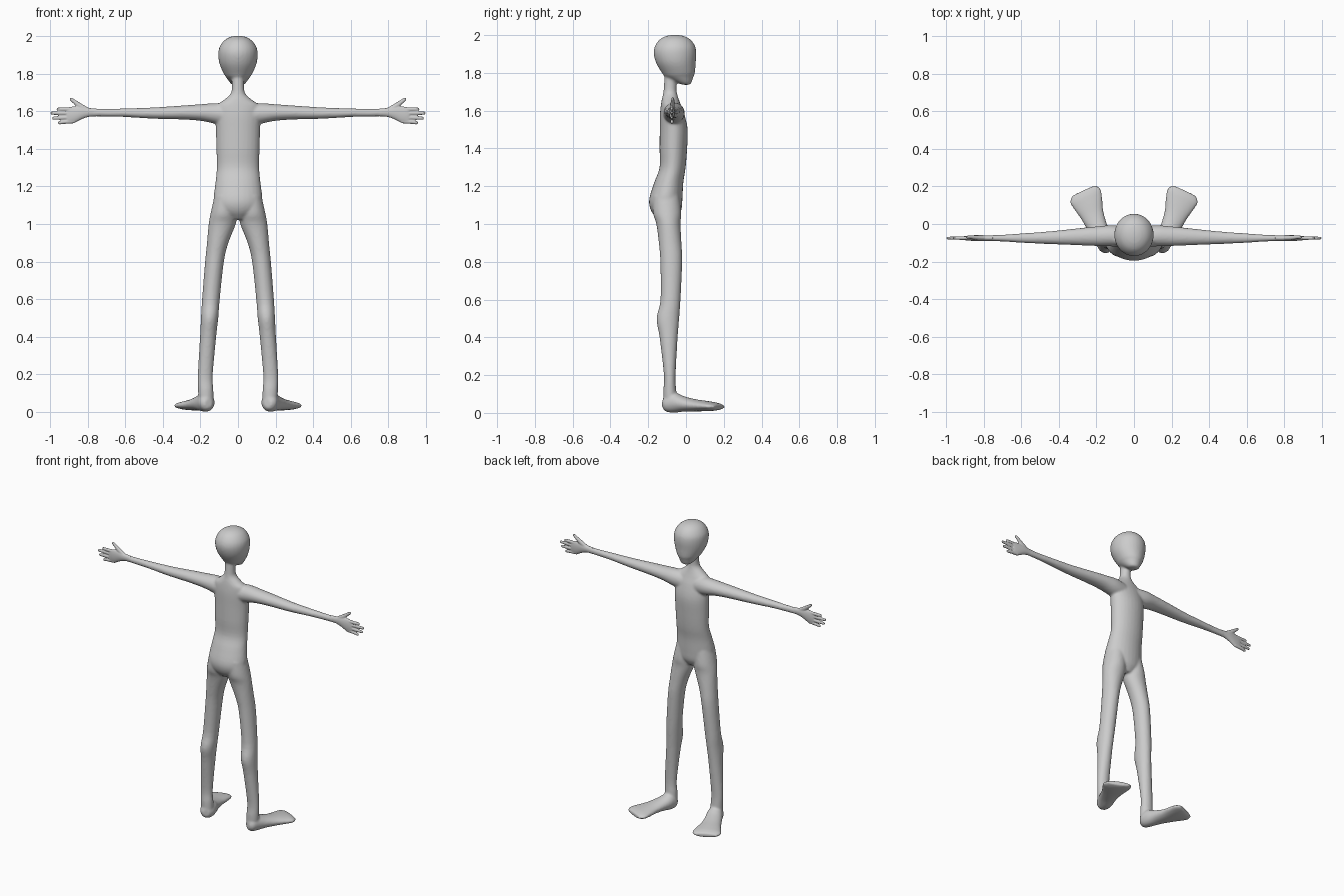
import bpy, bmesh, math
from mathutils import Vector

X, Y, Z = Vector((1, 0, 0)), Vector((0, 1, 0)), Vector((0, 0, 1))
skin = bpy.data.materials.new("plain grey")
skin.diffuse_color = (0.6, 0.6, 0.6, 1)


def spline(rows, steps=4):
    """Catmull-Rom interpolation of section rows."""
    out = []
    for i in range(len(rows) - 1):
        p0, p1 = rows[max(i - 1, 0)], rows[i]
        p2, p3 = rows[i + 1], rows[min(i + 2, len(rows) - 1)]
        for k in range(steps):
            t = k / steps
            out.append([0.5 * (2 * b + (c - a) * t + (2 * a - 5 * b + 4 * c - d) * t * t
                               + (3 * b - a - 3 * c + d) * t ** 3)
                        for a, b, c, d in zip(p0, p1, p2, p3)])
    return out + [list(rows[-1])]


def loft(bm, rows, u, v, side=1, n=28):
    """Closed tube of ellipses; row = centre x, y, z, radius along u, radius along v."""
    rings = []
    for x, y, z, a, b in spline(rows):
        ring = []
        for i in range(n):
            t = 2 * math.pi * i / n
            p = Vector((x, y, z)) + u * a * math.cos(t) + v * b * math.sin(t)
            p.x *= side
            ring.append(bm.verts.new(p))
        rings.append(ring)
    for r, s in zip(rings, rings[1:]):
        for i in range(n):
            j = (i + 1) % n
            bm.faces.new((r[i], r[j], s[j], s[i]))
    bm.faces.new(rings[0][::-1])
    bm.faces.new(rings[-1])


def finish(bm, name, voxel, smooth):
    """Fuse overlapping tubes into one smooth skin."""
    bmesh.ops.recalc_face_normals(bm, faces=bm.faces)
    me = bpy.data.meshes.new(name)
    bm.to_mesh(me)
    bm.free()
    me.materials.append(skin)
    ob = bpy.data.objects.new(name, me)
    bpy.context.collection.objects.link(ob)
    rm = ob.modifiers.new("fuse", 'REMESH')
    rm.mode = 'VOXEL'
    rm.voxel_size = voxel
    rm.use_smooth_shade = True
    sm = ob.modifiers.new("soften", 'SMOOTH')
    sm.factor = 0.5
    sm.iterations = smooth


head = [(0, .003, 1.737, .02, .018), (0, -.008, 1.746, .038, .036), (0, -.035, 1.78, .063, .075),
        (0, -.04, 1.80, .076, .087), (0, -.053, 1.85, .098, .104), (0, -.058, 1.90, .105, .113),
        (0, -.058, 1.94, .099, .107), (0, -.058, 1.975, .075, .083), (0, -.058, 1.994, .044, .05),
        (0, -.058, 2.001, .015, .015)]
torso = [(0, -.08, 1.79, .033, .033), (0, -.084, 1.72, .033, .034), (0, -.084, 1.69, .042, .037),
         (0, -.083, 1.66, .075, .045), (0, -.08, 1.63, .113, .053), (0, -.073, 1.58, .12, .065),
         (0, -.065, 1.50, .118, .074), (0, -.067, 1.40, .115, .073), (0, -.071, 1.30, .113, .069),
         (0, -.091, 1.22, .12, .077), (0, -.107, 1.13, .13, .088), (0, -.105, 1.07, .115, .08),
         (0, -.1, 1.025, .05, .05)]
leg = [(.065, -.105, 1.15, .06, .07), (.075, -.1, 1.06, .07, .075), (.084, -.093, 1.0, .072, .064),
       (.108, -.084, .9, .057, .06), (.125, -.078, .8, .05, .058), (.144, -.082, .6, .047, .053),
       (.151, -.096, .5, .046, .06), (.159, -.092, .4, .043, .048), (.174, -.086, .2, .04, .031),
       (.172, -.086, .12, .041, .034), (.17, -.084, .06, .04, .036)]
foot = [(.157, -.12, .046, .022, .024), (.163, -.1, .05, .042, .045), (.175, -.06, .054, .05, .053),
        (.198, -.01, .047, .055, .04), (.222, .05, .04, .064, .032), (.243, .11, .036, .082, .027),
        (.259, .15, .034, .09, .022), (.269, .178, .032, .07, .013)]
arm = [(.04, -.07, 1.58, .055, .06), (.12, -.063, 1.588, .056, .055), (.2, -.065, 1.593, .052, .044),
       (.3, -.068, 1.593, .045, .037), (.45, -.073, 1.59, .034, .03), (.6, -.075, 1.592, .025, .023),
       (.7, -.075, 1.592, .018, .021), (.79, -.075, 1.593, .015, .021)]
palm = [(.75, -.075, 1.593, .014, .021), (.79, -.075, 1.594, .015, .023), (.83, -.075, 1.592, .016, .034),
        (.87, -.075, 1.582, .014, .044), (.9, -.075, 1.577, .011, .044), (.912, -.075, 1.576, .008, .038)]

# Head, torso, legs, feet and arms
bm = bmesh.new()
loft(bm, head, X, Y)
loft(bm, torso, X, Y)
for s in (1, -1):
    loft(bm, leg, X, Y, s)
    loft(bm, foot, Vector((.905, -.42, 0)), Z, s)
    loft(bm, arm, Y, Z, s)
finish(bm, "body", .007, 6)

# Hands: palm, four fingers and a raised thumb
fingers = [(1.609, .965, 1.611), (1.589, .997, 1.590), (1.567, .988, 1.563), (1.547, .958, 1.538)]
for s, label in ((1, "right_hand"), (-1, "left_hand")):
    bm = bmesh.new()
    loft(bm, palm, Y, Z, s)
    for z0, x1, z1 in fingers:
        loft(bm, [(.87, -.075, z0, .009, .011), (.93, -.075, (z0 + z1) / 2, .009, .0105),
                  (x1 - .008, -.075, z1, .007, .0085), (x1, -.075, z1, .003, .004)], Y, Z, s, 14)
    loft(bm, [(.80, -.075, 1.60, .012, .018), (.84, -.073, 1.627, .012, .015),
              (.87, -.07, 1.65, .009, .011), (.888, -.07, 1.664, .007, .009),
              (.894, -.07, 1.668, .003, .004)], Y, Vector((-.5, 0, .87)), s, 14)
    finish(bm, label, .0035, 2)
